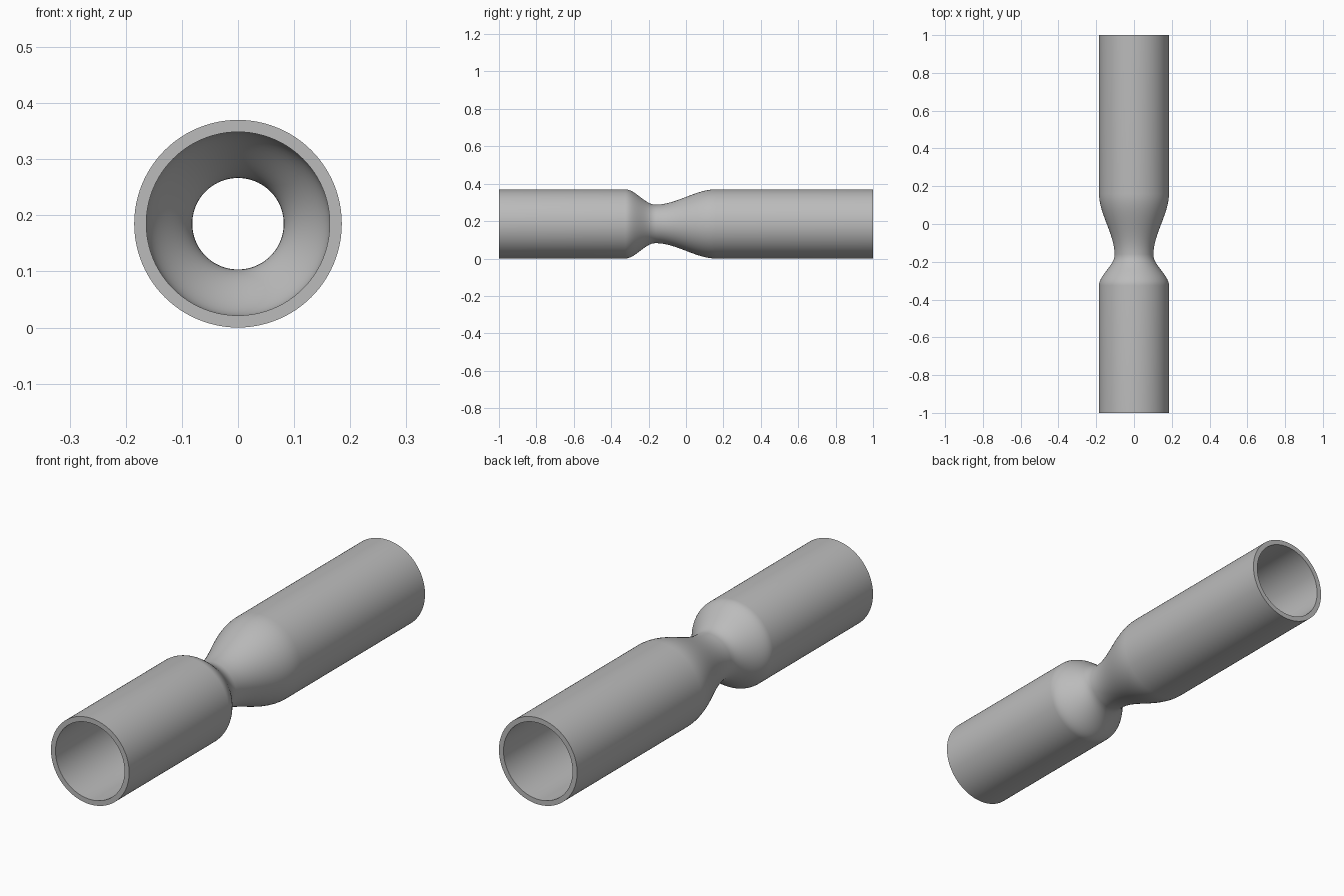
import bpy
import bmesh
import math

cube = bpy.data.objects.get("Cube")
if cube:
    bpy.data.objects.remove(cube, do_unlink=True)

SEGMENTS = 96
STEPS = 16
PIPE, THROAT, WALL = 0.185, 0.103, 0.0215

grey = bpy.data.materials.new("plain grey")
grey.use_nodes = True
colour = (0.5, 0.5, 0.5, 1)
grey.diffuse_color = colour
grey.node_tree.nodes["Principled BSDF"].inputs["Base Color"].default_value = colour


def taper(y0, y1, r0, r1):
    """Points of an S-shaped transition between two radii."""
    points = []
    for i in range(STEPS + 1):
        t = i / STEPS
        s = t * t * (3 - 2 * t)
        points.append((y0 + (y1 - y0) * t, r0 + (r1 - r0) * s))
    return points


# Outer profile: inlet, short contraction, throat, long diffuser, outlet
outer = [(-1, PIPE)]
outer += taper(-0.325, -0.165, PIPE, THROAT)
outer += taper(-0.16, 0.16, THROAT, PIPE)
outer += [(1, PIPE)]

# Closed wall section: the bore follows the outside at constant thickness
inner = [(y, r - WALL) for y, r in reversed(outer)]
section = outer + inner

# Revolve the section around the long axis
bm = bmesh.new()
rings = []
for y, r in section:
    ring = []
    for k in range(SEGMENTS):
        a = math.tau * k / SEGMENTS
        ring.append(bm.verts.new((r * math.cos(a), y, PIPE + r * math.sin(a))))
    rings.append(ring)
for i, ring in enumerate(rings):
    following = rings[(i + 1) % len(rings)]
    for k in range(SEGMENTS):
        n = (k + 1) % SEGMENTS
        bm.faces.new((ring[k], ring[n], following[n], following[k]))
bmesh.ops.recalc_face_normals(bm, faces=bm.faces)

mesh = bpy.data.meshes.new("venturi_tube")
bm.to_mesh(mesh)
bm.free()
mesh.materials.append(grey)
tube = bpy.data.objects.new("venturi_tube", mesh)
bpy.context.collection.objects.link(tube)

# Smooth walls with crisp end rims
bpy.ops.object.select_all(action="DESELECT")
tube.select_set(True)
bpy.context.view_layer.objects.active = tube
bpy.ops.object.shade_smooth_by_angle(angle=math.radians(35))
